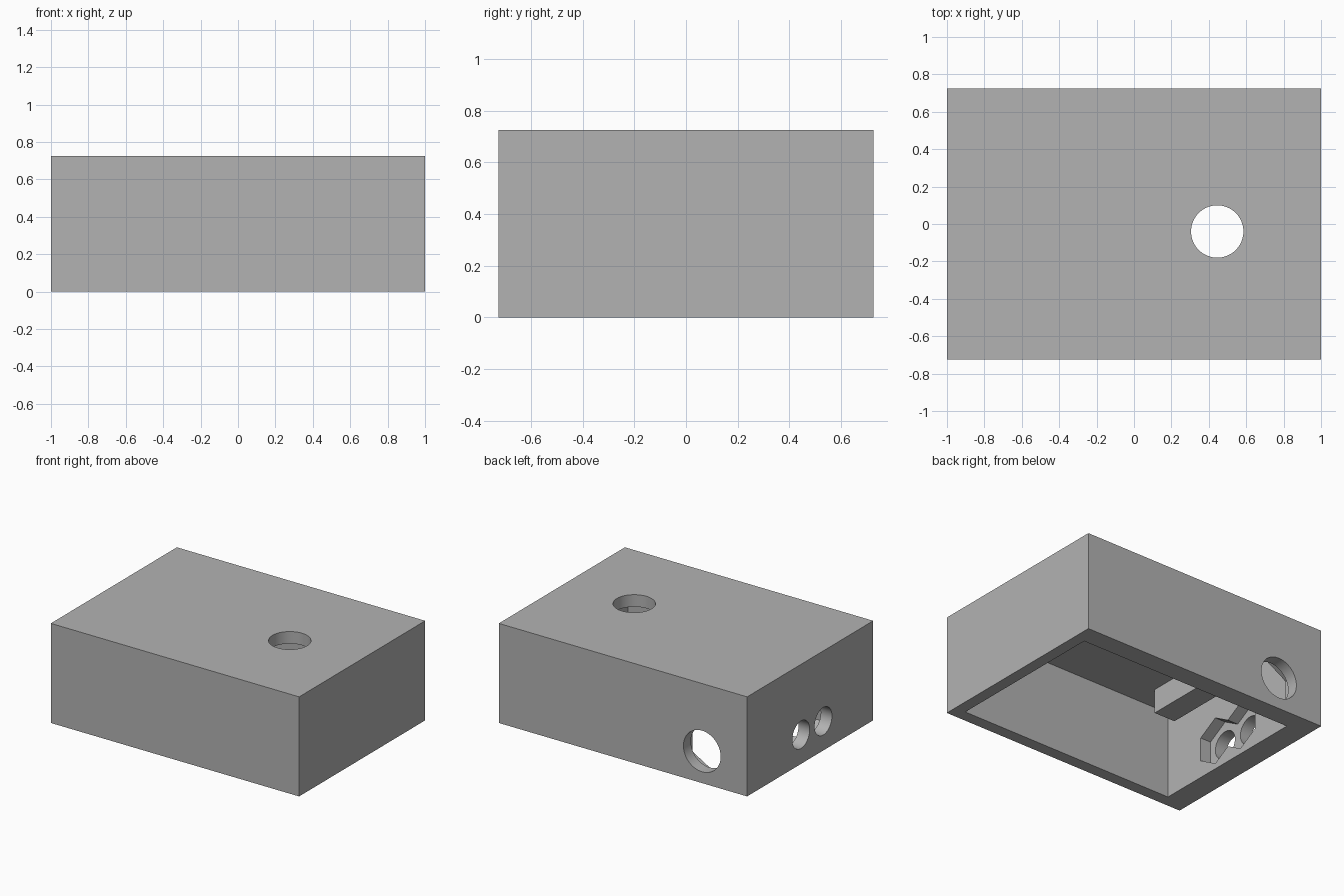
import bpy
import bmesh
from math import radians
from mathutils import Matrix, Vector

cube = bpy.data.objects.get("Cube")
if cube:
    bpy.data.objects.remove(cube, do_unlink=True)

grey = bpy.data.materials.new("plain grey")
grey.use_nodes = True
colour = (0.45, 0.45, 0.45, 1)
grey.diffuse_color = colour
grey.node_tree.nodes["Principled BSDF"].inputs["Base Color"].default_value = colour


def finish(name, bm):
    mesh = bpy.data.meshes.new(name)
    bm.to_mesh(mesh)
    bm.free()
    mesh.materials.append(grey)
    obj = bpy.data.objects.new(name, mesh)
    bpy.context.collection.objects.link(obj)
    return obj


def box(name, low, high):
    low, high = Vector(low), Vector(high)
    bm = bmesh.new()
    place = Matrix.Translation((low + high) / 2) @ Matrix.Diagonal((*(high - low), 1))
    bmesh.ops.create_cube(bm, size=1, matrix=place)
    return finish(name, bm)


def prism(name, centre, axis, radius, length, sides, spin=0):
    bm = bmesh.new()
    turn = Vector(axis).to_track_quat("Z", "Y").to_matrix().to_4x4()
    place = Matrix.Translation(centre) @ turn @ Matrix.Rotation(radians(spin), 4, "Z")
    bmesh.ops.create_cone(bm, cap_ends=True, segments=sides, radius1=radius,
                          radius2=radius, depth=length, matrix=place)
    return finish(name, bm)


def cut(target, cutter):
    bpy.context.view_layer.objects.active = target
    mod = target.modifiers.new("cut", "BOOLEAN")
    mod.operation = "DIFFERENCE"
    mod.solver = "EXACT"
    mod.object = cutter
    bpy.ops.object.modifier_apply(modifier=mod.name)
    bpy.data.objects.remove(cutter, do_unlink=True)


def hex_upright(name, low, high, centre_a, centre_z, flat, along):
    # Hexagonal pocket with its points up and down
    mid, length = (low + high) / 2, high - low
    bm = bmesh.new()
    bmesh.ops.create_cone(bm, cap_ends=True, segments=6, radius1=flat / 0.866,
                          radius2=flat / 0.866, depth=length)
    tip = max(bm.verts, key=lambda v: v.co.y).co
    # Spin so that a corner lies on local Y, then stand Y upright
    spin = Matrix.Rotation(0 if abs(tip.x) < 0.001 else radians(30), 4, "Z")
    stand = Matrix.Rotation(radians(90), 4, "X")
    if along == "x":
        place = Matrix.Translation((mid, centre_a, centre_z)) @ Matrix.Rotation(radians(90), 4, "Z")
    else:
        place = Matrix.Translation((centre_a, mid, centre_z))
    bm.transform(place @ stand @ spin)
    return finish(name, bm)


# Enclosure shell, open underneath, with thicker right and back walls
shell = box("enclosure", (-1, -0.725, 0), (1, 0.725, 0.725))
cut(shell, box("cavity", (-0.826, -0.637, -0.1), (0.915, 0.58, 0.637)))

# Round hole in the lid
cut(shell, prism("lid_hole", (0.445, -0.04, 0.7), (0, 0, 1), 0.14, 0.4, 64))

# Two side sockets, each with a hexagonal nut pocket inside
for y in (0.105, -0.151):
    cut(shell, prism("side_hole", (-0.95, y, 0.213), (1, 0, 0), 0.1, 0.4, 48))
    cut(shell, hex_upright("side_nut", -0.91, -0.7, y, 0.213, 0.15, "x"))

# Back socket with its larger nut pocket
cut(shell, prism("back_hole", (-0.637, 0.7, 0.232), (0, 1, 0), 0.15, 0.4, 64))
cut(shell, hex_upright("back_nut", 0.45, 0.64, -0.637, 0.232, 0.18, "y"))

# Rib hanging from the inside of the lid
rib = box("lid_rib", (-0.73, -0.456, 0.46), (-0.56, 0.41, 0.65))

# Smooth bores with sharp rims
for obj in (shell, rib):
    bpy.ops.object.select_all(action="DESELECT")
    obj.select_set(True)
    bpy.context.view_layer.objects.active = obj
    bpy.ops.object.shade_smooth_by_angle(angle=radians(25))
